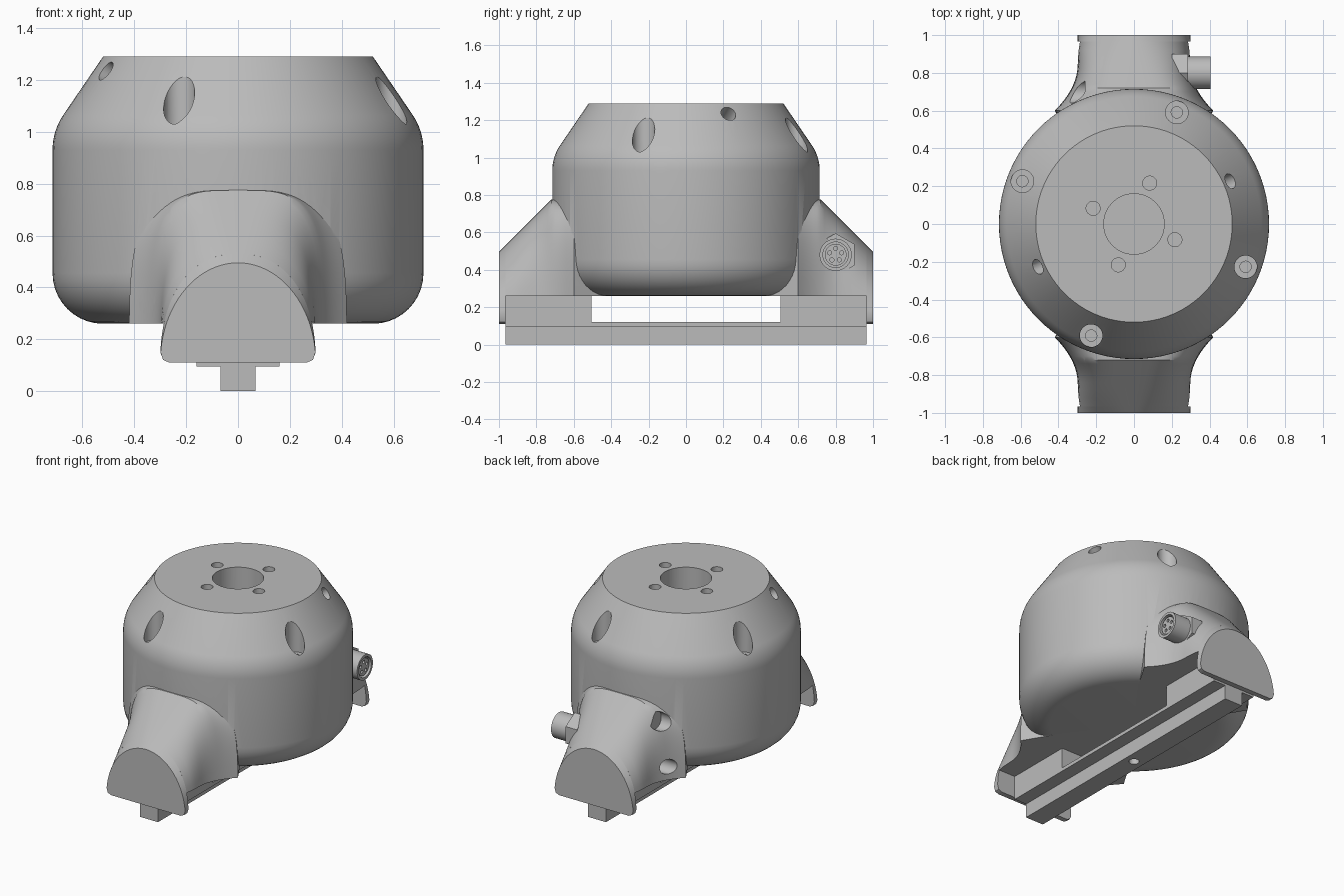
import bpy, bmesh, math
from math import sin, cos, pi, radians
from mathutils import Vector

if "Cube" in bpy.data.objects:
    bpy.data.objects.remove(bpy.data.objects["Cube"])

grey = bpy.data.materials.new("plain grey")
grey.use_nodes = True
GREY = (0.5, 0.5, 0.5, 1)
grey.diffuse_color = GREY
grey.node_tree.nodes["Principled BSDF"].inputs["Base Color"].default_value = GREY


def make(name, bm):
    bmesh.ops.recalc_face_normals(bm, faces=bm.faces)
    mesh = bpy.data.meshes.new(name)
    bm.to_mesh(mesh)
    bm.free()
    mesh.materials.append(grey)
    obj = bpy.data.objects.new(name, mesh)
    bpy.context.collection.objects.link(obj)
    return obj


def box(name, x, y0, y1, z0, z1):
    bm = bmesh.new()
    bmesh.ops.create_cube(bm, size=1)
    for v in bm.verts:
        v.co = (v.co.x * 2 * x, y0 + (v.co.y + 0.5) * (y1 - y0), z0 + (v.co.z + 0.5) * (z1 - z0))
    return make(name, bm)


def cylinder(name, start, end, r, sides=32):
    start, end = Vector(start), Vector(end)
    axis = end - start
    bm = bmesh.new()
    bmesh.ops.create_cone(bm, cap_ends=True, segments=sides, radius1=r, radius2=r, depth=axis.length)
    rot = axis.to_track_quat("Z", "Y")
    for v in bm.verts:
        v.co = rot @ v.co + (start + end) / 2
    return make(name, bm)


def combine(obj, other, operation):
    mod = obj.modifiers.new("bool", "BOOLEAN")
    mod.operation, mod.solver, mod.object = operation, "EXACT", other
    bpy.context.view_layer.objects.active = obj
    bpy.ops.object.modifier_apply(modifier=mod.name)
    bpy.data.objects.remove(other)


def drill(obj, start, end, r, sides=32):
    combine(obj, cylinder("cutter", start, end, r, sides), "DIFFERENCE")


def smooth(obj):
    bpy.ops.object.select_all(action="DESELECT")
    obj.select_set(True)
    bpy.context.view_layer.objects.active = obj
    bpy.ops.object.shade_smooth_by_angle(angle=radians(28))


# Housing: turned profile with rounded base and sloping shoulder
def lathe(name, profile, steps=96):
    bm = bmesh.new()
    verts = [bm.verts.new((r, 0, z)) for r, z in profile]
    edges = [bm.edges.new(pair) for pair in zip(verts, verts[1:])]
    bmesh.ops.spin(bm, geom=verts + edges, axis=(0, 0, 1), cent=(0, 0, 0),
                   angle=2 * pi, steps=steps, use_duplicate=False)
    bmesh.ops.remove_doubles(bm, verts=bm.verts, dist=0.0005)
    return make(name, bm)


profile = [(0, 0.26)]
for i in range(11):
    a = -pi / 2 + i * pi / 20
    profile.append((0.52 + 0.195 * cos(a), 0.455 + 0.195 * sin(a)))
for i in range(9):
    a = radians(34) * i / 8
    profile.append((0.475 + 0.24 * cos(a), 0.93 + 0.24 * sin(a)))
profile += [(0.52, 1.29), (0, 1.29)]
housing = lathe("housing", profile)


# Legs: domed sections that widen into the housing
def section(y, base):
    n = 2 + 2 * min((1 - y) / 0.3, 1)
    height = min(0.385 + 1 - y, 0.665)
    if y >= 0.6:
        w = 0.3 + 0.12 * (max(0.84 - y, 0) / 0.24) ** 2
    else:
        w = 0.42 - (0.6 - y) * 0.6
    t0 = math.asin(((base - 0.11) / height) ** (n / 2))
    pts = []
    for i in range(41):
        t = t0 + (pi - 2 * t0) * i / 40
        c = cos(t)
        pts.append((math.copysign(abs(c) ** (2 / n), c) * w, 0.11 + height * sin(t) ** (2 / n)))
    return pts


def loft(name, ys, base, side, corner=()):
    bm = bmesh.new()
    rings = []
    for y in ys:
        pts = section(y, base)
        pts = list(corner) + pts + [(-x, z) for x, z in reversed(corner)]
        rings.append([bm.verts.new((x, side * y, z)) for x, z in pts])
    for a, b in zip(rings, rings[1:]):
        for i in range(len(a)):
            j = (i + 1) % len(a)
            bm.faces.new((a[i], a[j], b[j], b[i]))
    bm.faces.new(rings[0])
    bm.faces.new(rings[-1])
    return make(name, bm)


leg_ys = [0.965, 0.92, 0.88] + [0.84 - 0.02 * i for i in range(13)] + [0.5, 0.4]
for side, label in ((-1, "front"), (1, "back")):
    combine(housing, loft("leg", leg_ys, 0.26, side), "UNION")
    plate = loft(label + "_end_plate", [1, 0.965], 0.15, side, [(0.265, 0.11), (0.289, 0.121)])
    smooth(plate)
    ya, yb = sorted((side * 0.505, side * 0.965))
    box(label + "_spacer_block", 0.16, ya, yb, 0.12, 0.262)

# Bores in the top face
drill(housing, (0, 0, 0.9), (0, 0, 1.4), 0.16, 64)
for k in range(4):
    a = radians(69 + 90 * k)
    c, s = cos(a), sin(a)
    drill(housing, (0.232 * c, 0.232 * s, 1.1), (0.232 * c, 0.232 * s, 1.4), 0.037)
    # Counterbored screw holes on the shoulder
    x, y = 0.633 * c, 0.633 * s
    drill(housing, (x, y, 1.0), (x, y, 1.4), 0.06)
    drill(housing, (x, y, 0.85), (x, y, 1.1), 0.03)

# Small angled holes on the shoulder
for a in (radians(24), radians(204)):
    c, s = cos(a), sin(a)
    drill(housing, (0.42 * c, 0.42 * s, 1.14), (0.64 * c, 0.64 * s, 1.29), 0.042)

# Side holes in the legs
for side in (-1, 1):
    drill(housing, (-0.26, side * 0.7, 0.65), (-0.6, side * 0.7, 0.65), 0.06)
    drill(housing, (-0.2, side * 0.69, 0.35), (-0.6, side * 0.69, 0.35), 0.05)
smooth(housing)

# Mounting rail with a row of holes
box("rail_plate", 0.16, -0.965, 0.965, 0.096, 0.12)
rail = box("rail", 0.068, -0.965, 0.965, 0, 0.1)
for k in range(-3, 4):
    drill(rail, (0, k * 0.261, -0.1), (0, k * 0.261, 0.08), 0.032, 24)
smooth(rail)

# Round socket with a hexagonal nut
cy, cz = 0.8, 0.48
nut = cylinder("connector_nut", (0.2, cy, cz), (0.285, cy, cz), 0.115, 6)
socket = cylinder("connector_socket", (0.2, cy, cz), (0.405, cy, cz), 0.086, 48)
drill(socket, (0.37, cy, cz), (0.5, cy, cz), 0.068, 48)
core = cylinder("connector_core", (0.3, cy, cz), (0.395, cy, cz), 0.058, 48)
for k in range(5):
    a = radians(90 + 72 * k)
    y, z = cy + 0.034 * cos(a), cz + 0.034 * sin(a)
    drill(core, (0.35, y, z), (0.5, y, z), 0.011, 16)
for part in (socket, core):
    smooth(part)
